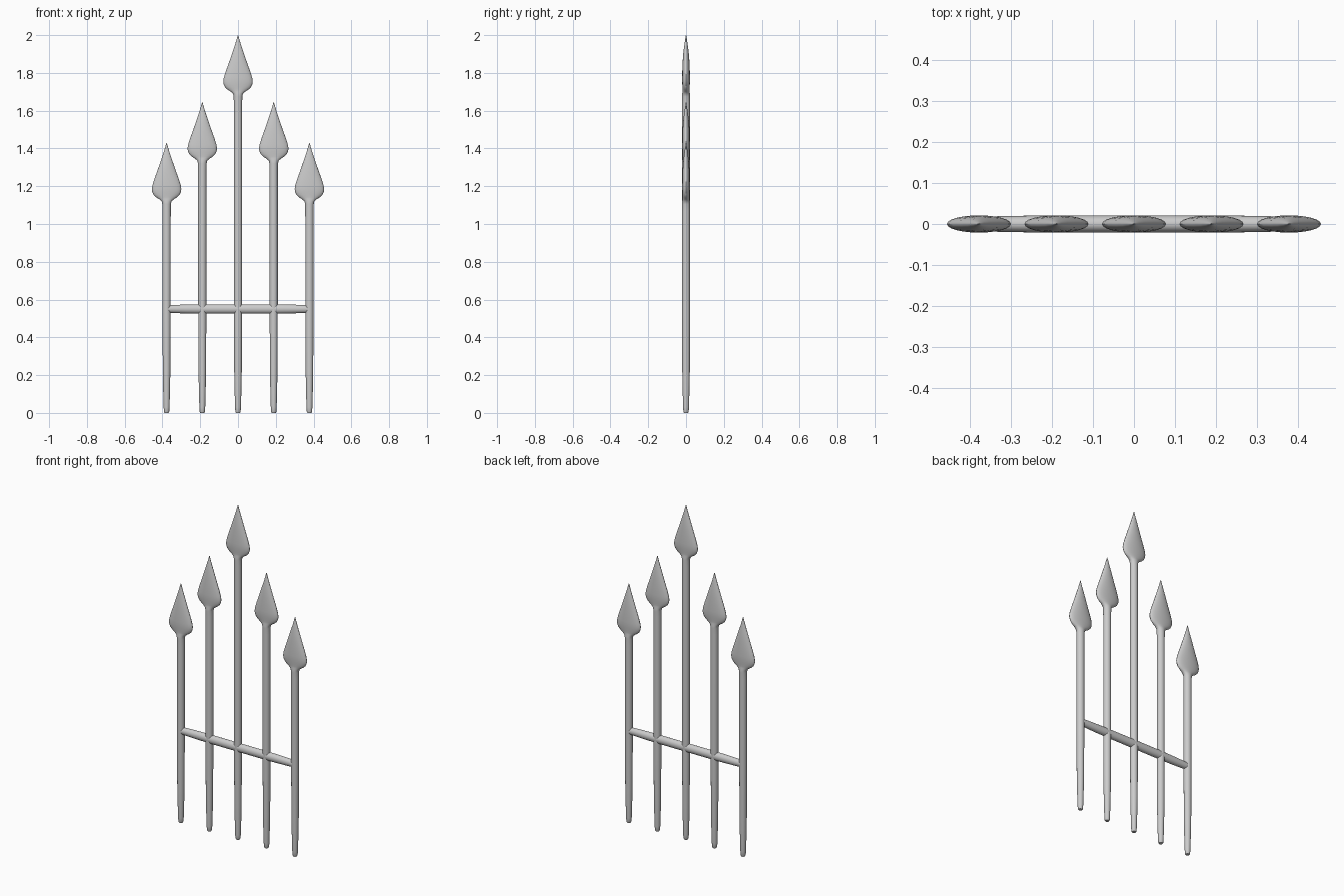
import bpy, bmesh
from math import cos, sin, pi

if "Cube" in bpy.data.objects:
    bpy.data.objects.remove(bpy.data.objects["Cube"])

SIDES = 24


def loft(name, sections, axis="Z"):
    """Skin elliptical sections (position, half width, half depth) along an axis."""
    bm = bmesh.new()
    rings = []
    for p, w, d in sections:
        ring = []
        for i in range(SIDES):
            a = 2 * pi * i / SIDES
            u, v = w * cos(a), d * sin(a)
            ring.append(bm.verts.new((u, v, p) if axis == "Z" else (p, v, u)))
        rings.append(ring)
    for r, s in zip(rings, rings[1:]):
        for i in range(SIDES):
            j = (i + 1) % SIDES
            bm.faces.new((r[i], r[j], s[j], s[i]))
    bm.faces.new(rings[0])
    bm.faces.new(rings[-1])
    bmesh.ops.recalc_face_normals(bm, faces=bm.faces)
    mesh = bpy.data.meshes.new(name)
    bm.to_mesh(mesh)
    bm.free()
    obj = bpy.data.objects.new(name, mesh)
    bpy.context.collection.objects.link(obj)
    bpy.ops.object.select_all(action="DESELECT")
    obj.select_set(True)
    bpy.context.view_layer.objects.active = obj
    bpy.ops.object.shade_smooth_by_angle(angle=0.7)
    return obj


# rounded, tapered foot and rod
FOOT = [(0, 0.011, 0.011), (0.006, 0.014, 0.014), (0.03, 0.0155, 0.0155),
        (0.10, 0.0175, 0.0175), (0.22, 0.020, 0.020), (0.55, 0.0215, 0.021)]
# leaf-shaped flat head, measured down from the tip
HEAD = [(0.36, 0.022, 0.021), (0.325, 0.023, 0.021), (0.31, 0.026, 0.021),
        (0.298, 0.040, 0.018), (0.288, 0.056, 0.018), (0.275, 0.069, 0.019),
        (0.26, 0.076, 0.020), (0.245, 0.078, 0.021), (0.225, 0.075, 0.021),
        (0.19, 0.064, 0.020), (0.14, 0.046, 0.018), (0.09, 0.029, 0.014),
        (0.045, 0.014, 0.008), (0, 0.001, 0.001)]


def spear(name, x, tip):
    obj = loft(name, FOOT + [(tip - d, w, t) for d, w, t in HEAD])
    obj.location.x = x


# five spears
spear("centre_spear", 0, 2.0)
for side, s in (("left", -1), ("right", 1)):
    spear(side + "_inner_spear", s * 0.189, 1.645)
    spear(side + "_outer_spear", s * 0.378, 1.43)

# crossbar, slightly slimmer at its ends
bar = loft("crossbar", [(-0.375, 0.020, 0.018), (-0.28, 0.0235, 0.020), (-0.19, 0.025, 0.021),
                        (0.19, 0.025, 0.021), (0.28, 0.0235, 0.020), (0.375, 0.020, 0.018)], "X")
bar.location.z = 0.55
